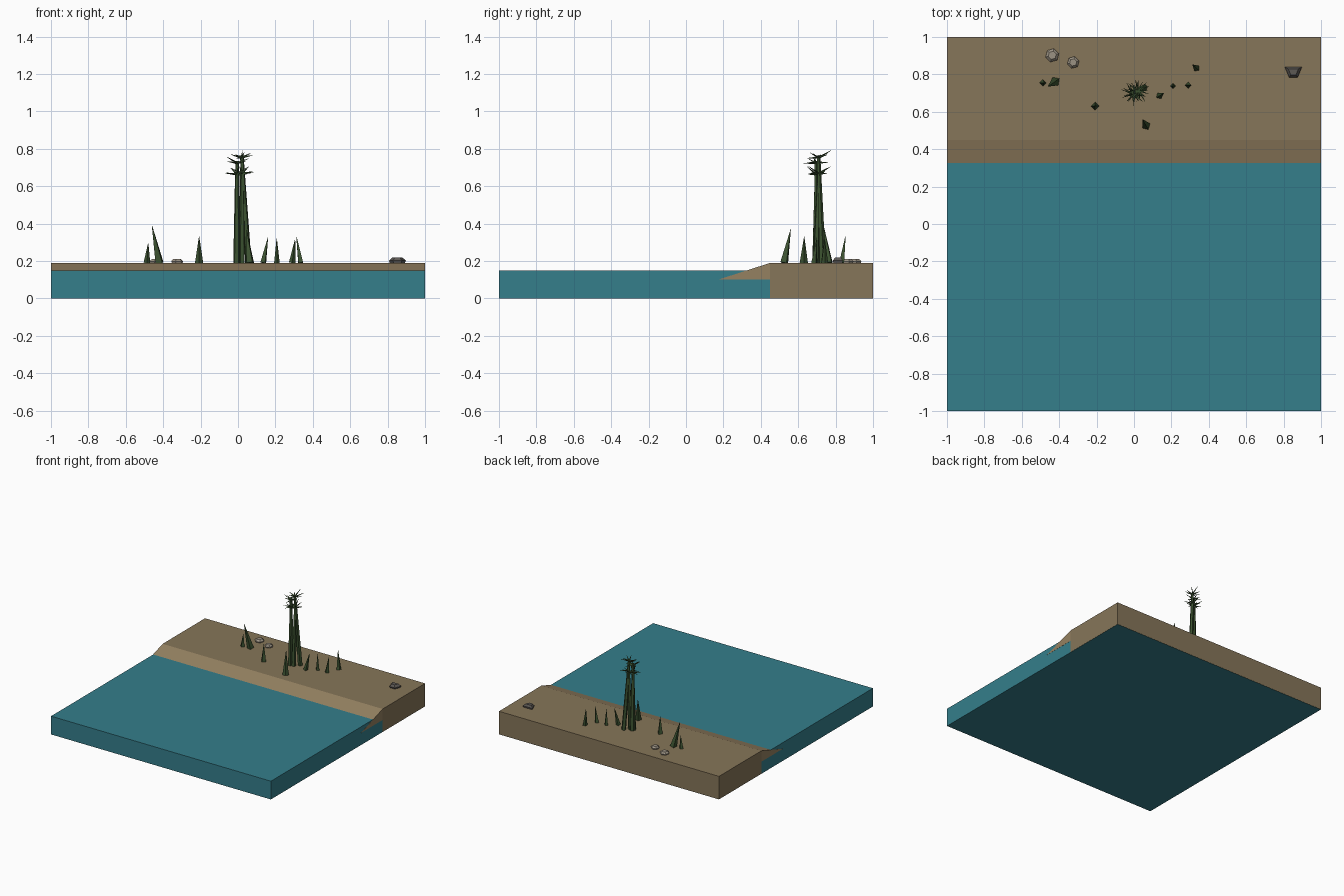
import bpy, math, random
from mathutils import Vector

if "Cube" in bpy.data.objects:
    bpy.data.objects.remove(bpy.data.objects["Cube"])

random.seed(4)


def mat(name, r, g, b):
    m = bpy.data.materials.new(name)
    m.diffuse_color = (r, g, b, 1)
    m.use_nodes = True
    m.node_tree.nodes["Principled BSDF"].inputs["Base Color"].default_value = m.diffuse_color
    return m


WATER = mat("water", 0.035, 0.21, 0.26)
EARTH = mat("earth", 0.24, 0.18, 0.10)
SAND = mat("sand", 0.30, 0.22, 0.12)
GREEN = mat("green", 0.045, 0.085, 0.03)
STONE = mat("stone", 0.33, 0.29, 0.23)
DARK = mat("dark_stone", 0.11, 0.10, 0.09)
GROUND = 0.19


def build(name, verts, faces, material):
    me = bpy.data.meshes.new(name)
    me.from_pydata(verts, [], faces)
    me.materials.append(material)
    ob = bpy.data.objects.new(name, me)
    bpy.context.collection.objects.link(ob)
    return ob


def extrude_x(name, profile, half, material):
    """Sweep a (y, z) profile across the full width."""
    n = len(profile)
    verts = [(x, y, z) for x in (-half, half) for y, z in profile]
    faces = [tuple(range(n))[::-1], tuple(range(n, 2 * n))]
    faces += [(i, (i + 1) % n, n + (i + 1) % n, n + i) for i in range(n)]
    return build(name, verts, faces, material)


def add_spike(verts, faces, base, tip, r0, r1, sides):
    """Append a tapered stem from base to tip."""
    base, tip = Vector(base), Vector(tip)
    q = (tip - base).to_track_quat('Z', 'Y')
    s = len(verts)
    for p, r in ((base, r0), (tip, r1)):
        for i in range(sides):
            a = 2 * math.pi * i / sides
            verts.append(p + q @ Vector((r * math.cos(a), r * math.sin(a), 0)))
    for i in range(sides):
        j = (i + 1) % sides
        faces.append((s + i, s + j, s + sides + j, s + sides + i))
    faces.append(tuple(s + i for i in reversed(range(sides))))
    faces.append(tuple(s + sides + i for i in range(sides)))


# Water slab and the shore over it (shore sits a hair proud of the water)
extrude_x("water", [(-1, 0), (0.999, 0), (0.999, 0.15), (-1, 0.15)], 0.999, WATER)
extrude_x("shore_ground", [(0.45, 0.001), (1, 0.001), (1, GROUND), (0.45, GROUND)], 1, EARTH)
extrude_x("beach_slope", [(0.17, 0.10), (0.45, 0.10), (0.45, GROUND)], 1, SAND)

# Small pointed plants: base x, y, then tip x, y, z, then base radius
shoots = [(-0.487, 0.755, -0.48, 0.755, 0.295, 0.018), (-0.42, 0.763, -0.46, 0.735, 0.39, 0.026),
          (-0.208, 0.63, -0.208, 0.632, 0.33, 0.022), (0.065, 0.525, 0.045, 0.56, 0.37, 0.024),
          (0.135, 0.685, 0.16, 0.70, 0.325, 0.018), (0.208, 0.738, 0.207, 0.738, 0.32, 0.015),
          (0.29, 0.742, 0.305, 0.742, 0.315, 0.018), (0.335, 0.832, 0.312, 0.853, 0.335, 0.018)]
for i, (x, y, tx, ty, tz, r) in enumerate(shoots):
    v, f = [], []
    add_spike(v, f, (x, y, GROUND), (tx, ty, tz), r, 0.001, 4)
    build(f"shoot_{i + 1}", v, f, GREEN)

# Tall clump: leaning stems, each crowned with a spiky rosette
stems = [((-0.008, 0.69), (-0.006, 0.697, 0.675)), ((0.02, 0.712), (0.0, 0.70, 0.74)),
         ((0.055, 0.73), (0.02, 0.708, 0.765))]
stems[1] = ((0.02, 0.695), (0.022, 0.712, 0.68))
stems.append(((-0.005, 0.705), (-0.004, 0.695, 0.735)))
for i, ((x, y), top) in enumerate(stems):
    v, f = [], []
    add_spike(v, f, (x, y, GROUND), top, 0.018, 0.010, 5)
    for k in range(9):
        a = 2 * math.pi * k / 9 + i * 0.4
        reach = random.uniform(0.045, 0.07)
        start = Vector(top) - Vector((0, 0, 0.012))
        tip = start + Vector((math.cos(a) * reach, math.sin(a) * reach, random.uniform(-0.005, 0.045)))
        add_spike(v, f, start, tip, 0.007, 0.001, 3)
    build(f"tall_plant_{i + 1}", v, f, GREEN)


def rock(name, x, y, r, h, outline, material):
    """Faceted stone: outline ring with a smaller ring on top."""
    n = len(outline)
    ring = [(math.cos(math.radians(a)) * s, math.sin(math.radians(a)) * s) for a, s in outline]
    verts = [(x + c * r * k, y + s * r * k, GROUND + z)
             for k, z in ((0.85, -0.005), (1, h * 0.4), (0.6, h)) for c, s in ring]
    faces = [tuple(range(n))[::-1], tuple(range(2 * n, 3 * n))]
    for lv in (0, n):
        faces += [(lv + i, lv + (i + 1) % n, lv + n + (i + 1) % n, lv + n + i) for i in range(n)]
    build(name, verts, faces, material)


# Rocks
hexa = [(a, 1) for a in range(15, 375, 60)]
rock("rock_left", -0.437, 0.902, 0.037, 0.022, hexa, STONE)
rock("rock_middle", -0.325, 0.864, 0.033, 0.022, hexa, STONE)
rock("rock_right", 0.852, 0.817, 0.05, 0.029, [(25, 1), (155, 1), (235, 0.8), (305, 0.8)], DARK)
